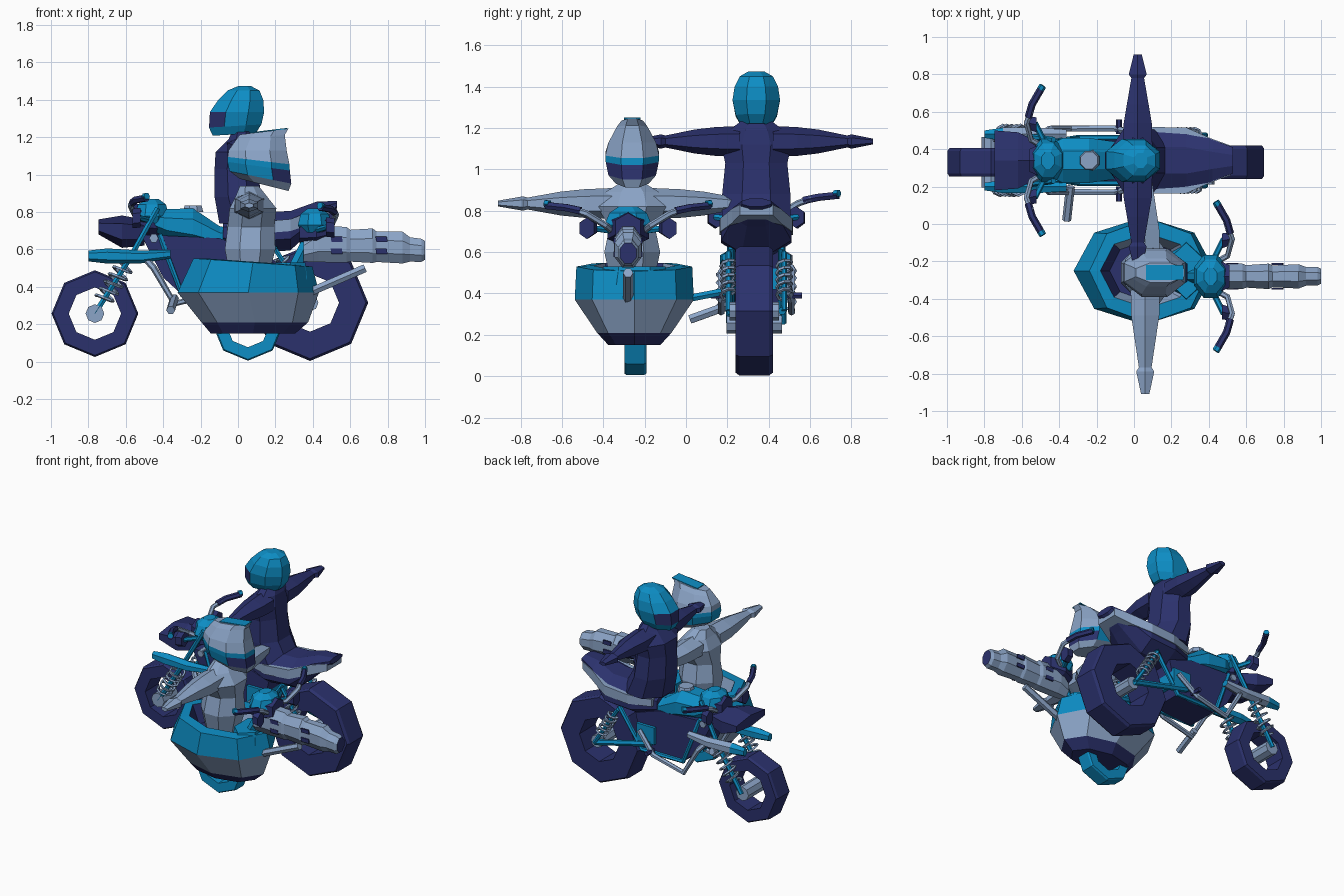
import bpy, bmesh, math
from mathutils import Vector

if "Cube" in bpy.data.objects:
    bpy.data.objects.remove(bpy.data.objects["Cube"])

COLORS = {"navy": (0.024, 0.031, 0.152), "cyan": (0.004, 0.27, 0.56), "grey": (0.26, 0.375, 0.575)}
MATS = []
for key, rgb in COLORS.items():
    m = bpy.data.materials.new(key)
    m.diffuse_color = (*rgb, 1)
    m.use_nodes = True
    m.node_tree.nodes["Principled BSDF"].inputs["Base Color"].default_value = m.diffuse_color
    MATS.append(m)
N, C, G = 0, 1, 2
BY = 0.34   # bike centre line
SY = -0.26  # sidecar centre line


def add(name, mesh, idx):
    """Link a mesh and give its faces the listed material slots."""
    mesh.materials.clear()
    for m in MATS:
        mesh.materials.append(m)
    for f, i in zip(mesh.polygons, idx):
        f.material_index, f.use_smooth = i, False
    ob = bpy.data.objects.new(name, mesh)
    bpy.context.collection.objects.link(ob)
    return ob


def finish(name, bm):
    idx = [f.material_index for f in bm.faces]
    me = bpy.data.meshes.new(name)
    bm.to_mesh(me)
    bm.free()
    return add(name, me, idx)


def loft(name, rings, col, n=8, axis="z", flat=True, closed=False, bands=None, caps=None, paint=None):
    """Skin n-sided rings (pos, a, b, radius_a, radius_b[, tilt]) along an axis."""
    bm = bmesh.new()
    off = math.pi / n if flat else 0
    k = 1 / math.cos(off) if flat else 1
    loops = []
    for pos, a, b, ra, rb, *tilt in rings:
        loop = []
        for i in range(n):
            t = off + 2 * math.pi * i / n
            u, v = math.cos(t) * ra * k, math.sin(t) * rb * k
            p = pos + (tilt[0] * u if tilt else 0)
            loop.append(bm.verts.new({"x": (p, a + u, b + v), "y": (a + u, p, b + v),
                                      "z": (a + u, b + v, p)}[axis]))
        loops.append(loop)
    for j in range(len(loops) - (0 if closed else 1)):
        A, B = loops[j], loops[(j + 1) % len(loops)]
        for i in range(n):
            f = bm.faces.new((A[i], A[(i + 1) % n], B[(i + 1) % n], B[i]))
            f.material_index = bands[j] if bands else col
    if not closed:
        for e, loop in enumerate((loops[0], loops[-1])):
            bm.faces.new(loop).material_index = caps[e] if caps else col
    bmesh.ops.recalc_face_normals(bm, faces=bm.faces)
    if paint:
        for f in bm.faces:
            c = paint(f.calc_center_median(), f.normal)
            f.material_index = f.material_index if c is None else c
    return finish(name, bm)


def prism(name, outline, y0, y1, col):
    """Extrude an xz outline between two y values."""
    bm = bmesh.new()
    a, b = ([bm.verts.new((x, y, z)) for x, z in outline] for y in (y0, y1))
    n = len(outline)
    faces = [bm.faces.new(a), bm.faces.new(b)]
    faces += [bm.faces.new((a[i], a[(i + 1) % n], b[(i + 1) % n], b[i])) for i in range(n)]
    bmesh.ops.recalc_face_normals(bm, faces=faces)
    for f in faces:
        f.material_index = col
    return finish(name, bm)


def tube(name, pts, r, col, res=1):
    cu = bpy.data.curves.new(name, "CURVE")
    cu.dimensions = "3D"
    cu.bevel_depth, cu.bevel_resolution, cu.use_fill_caps = r, res, True
    sp = cu.splines.new("POLY")
    sp.points.add(len(pts) - 1)
    for p, q in zip(sp.points, pts):
        p.co = (*q, 1)
    tmp = bpy.data.objects.new("tmp", cu)
    bpy.context.collection.objects.link(tmp)
    me = bpy.data.meshes.new_from_object(tmp.evaluated_get(bpy.context.evaluated_depsgraph_get()))
    bpy.data.objects.remove(tmp)
    add(name, me, [col] * len(me.polygons))


def spring(name, p, q, r, turns, col):
    p, q = Vector(p), Vector(q)
    d = (q - p).normalized()
    u = d.cross(Vector((0, 1, 0))).normalized()
    v = d.cross(u)
    n = turns * 8
    pts = [p.lerp(q, i / n) + (u * math.cos(i * math.pi / 4) + v * math.sin(i * math.pi / 4)) * r
           for i in range(n + 1)]
    tube(name, pts, 0.009, col, 0)


def wheel(name, x, y, z, r, ri, w, col, hub, hw):
    prof = [(-w, .96 * r), (-.8 * w, r), (.8 * w, r), (w, .96 * r), (w, ri), (-w, ri)]
    loft(name + "_tyre", [(y + dy, x, z, q, q) for dy, q in prof], col, axis="y", flat=False, closed=True)
    loft(name + "_hub", [(y + s * hw, x, z, hub, hub) for s in (-1, 1)], G, axis="y", flat=False)


wheel("front_wheel", -.765, BY - .01, .257, .232, .14, .075, N, .05, .135)
wheel("rear_wheel", .385, BY - .01, .315, .311, .155, .09, N, .045, .12)
wheel("sidecar_wheel", .053, -.245, .192, .187, .115, .053, C, .03, .1)


# handlebars with lamp and dome, shared by the bike and the gun mount
def handlebars(name, fx, oy, dz):
    def P(x, y, z):
        return (fx(x), BY + oy + y, z + dz)
    for s in (-1, 1):
        tube(name + "_bar", [P(-.46, s * .06, .74), P(-.55, s * .11, .78), P(-.575, s * .2, .835),
                             P(-.55, s * .27, .86)], .016, G)
        tube(name + "_grip", [P(-.565, s * .23, .85), P(-.545, s * .30, .865), P(-.49, s * .395, .875)], .02, N)
        tube(name + "_grip_end", [P(-.5, s * .38, .882), P(-.487, s * .40, .885)], .019, C)
        loft(name + "_side_lamp", [(fx(-.565), BY + oy + s * .2, .765 + dz, .035, .045),
                                   (fx(-.52), BY + oy + s * .19, .77 + dz, .04, .045)], N, 6, "x")
        tube(name + "_lamp_stem", [P(-.53, s * .2, .77), P(-.46, s * .06, .75)], .016, C)
    loft(name + "_lamp", [(fx(-.56), BY + oy, .77 + dz, .06, .06), (fx(-.47), BY + oy, .76 + dz, .1, .08),
                          (fx(-.38), BY + oy, .74 + dz, .06, .05)], N, 6, "x")
    loft(name + "_dome", [(.74 + dz, fx(-.46), BY + oy, .07, .09), (.78 + dz, fx(-.46), BY + oy, .09, .115),
                          (.84 + dz, fx(-.46), BY + oy, .075, .09), (.87 + dz, fx(-.46), BY + oy, .035, .045)], C)


handlebars("bike", lambda x: x, 0, 0)
handlebars("gun", lambda x: -x - .05, -.62, -.05)

# bike bodywork
loft("front_cowl", [(-.745, BY, .72, .16, .035), (-.62, BY, .695, .15, .075), (-.5, BY, .69, .09, .06)], N, 6, "x")
loft("fuel_tank", [(-.48, BY, .76, .07, .04), (-.38, BY, .735, .12, .08), (-.24, BY, .72, .12, .1),
                   (-.1, BY, .665, .1, .06), (.05, BY, .65, .06, .04)], C, axis="x")
loft("fuel_cap", [(.80, -.24, BY, .055, .055), (.835, -.24, BY, .045, .045)], G)
prism("engine_block", [(-.52, .68), (-.1, .66), (.08, .6), (.02, .36), (-.28, .34), (-.4, .45)], .23, .45, N)
prism("engine_fins", [(-.08, .54), (.06, .54), (.06, .42), (-.08, .42)], .21, .47, C)
loft("seat", [(-.08, BY, .69, .10, .07), (.08, BY, .69, .17, .11), (.28, BY, .70, .17, .105),
              (.42, BY, .79, .11, .065), (.53, BY, .84, .07, .02)], N, axis="x")
loft("seat_trim", [(-.06, BY, .71, .13, .025), (.1, BY, .715, .178, .032), (.28, BY, .73, .176, .032),
                   (.41, BY, .775, .118, .035), (.515, BY, .805, .08, .025)], G, 4, "x")
for s in (-1, 1):
    Y = lambda d: BY + s * d
    # front fork
    tube("front_fork", [(-.765, Y(.13), .257), (-.58, Y(.13), .55), (-.43, Y(.11), .82)], .016, C)
    spring("front_spring", (-.72, Y(.14), .33), (-.6, Y(.14), .52), .048, 5, G)
    # pods beside the fork
    loft("side_pod", [(-.8, Y(.14), .565, .02, .025), (-.7, Y(.14), .565, .035, .035), (-.52, Y(.14), .56, .035, .03),
                      (-.36, Y(.14), .575, .025, .02)], C, 6, "x", bands=[C, C if s < 0 else G, C if s < 0 else G])
    # rear suspension and frame
    tube("swing_arm", [(-.05, Y(.125), .42), (.385, Y(.125), .315)], .02, C)
    tube("rear_strut", [(.385, Y(.135), .315), (.2, Y(.135), .6)], .014, C)
    spring("rear_spring", (.34, Y(.135), .385), (.23, Y(.135), .56), .036, 5, G)
    tube("frame_rail", [(-.42, Y(.1), .68), (-.3, Y(.12), .36), (.02, Y(.12), .36), (.2, Y(.12), .62)], .016, C)
    tube("crash_bar", [(-.52, Y(.11), .58), (-.45, Y(.17), .5), (-.34, Y(.17), .31), (-.1, Y(.17), .37),
                       (.03, Y(.14), .5)], .018, G)
    tube("foot_peg", [(-.08, Y(.14), .39), (-.08, Y(.22), .39)], .016, N)
tube("front_axle_clamp", [(-.45, BY - .12, .66), (-.45, BY + .12, .66)], .025, G)
tube("side_stand", [(-.34, .2, .34), (-.36, .02, .275)], .024, G)
tube("sidecar_link", [(.05, -.02, .37), (.05, .24, .42)], .02, C)

# sidecar tub
loft("sidecar_tub", [(.15, .08, -.25, .225, .125), (.21, .09, -.25, .285, .18), (.37, .055, -.25, .378, .288),
                     (.53, .08, -.25, .318, .28, -.07), (.535, .07, -.25, .25, .2, -.07), (.43, .06, -.25, .19, .16)],
     C, flat=False, bands=[N, G, C, C, G], caps=[N, N],
     paint=lambda c, n: N if c.z > .44 and c.x < -.05 and n.x > .3 else None)
loft("sidecar_deck", [(.44, .28, -.25, .09, .15), (.53, .28, -.25, .08, .13)], C, 6)


# riders with arms held out to the sides
def arms(name, x, y, z, k, col):
    prof = [(.08, .078, .065), (.2, .075, .06), (.3, .058, .05), (.44, .034, .025), (.46, .048, .03), (.565, .022, .012)]
    for s in (-1, 1):
        loft(name + "_arm", [(y + s * d * k, x, z, ra, rb) for d, ra, rb in prof], col, 6, "y")


loft("rider_torso", [(.74, .05, BY, .15, .165), (.88, .0, BY, .125, .165), (1.03, -.01, BY, .115, .15),
                     (1.12, -.01, BY, .11, .17), (1.19, .02, BY, .07, .13), (1.26, .02, BY, .04, .04)], N)
arms("rider", .02, BY, 1.135, 1, N)
loft("rider_helmet", [(1.215, -.02, BY, .115, .075, .06), (1.26, -.015, BY, .14, .1, .06), (1.335, -.005, BY, .145, .115),
                      (1.40, .015, BY, .12, .105), (1.45, .03, BY, .085, .08), (1.473, .035, BY, .035, .04)], C,
     paint=lambda c, n: N if n.x < -.5 and 1.25 < c.z < 1.33 else None)
loft("gunner_torso", [(.44, .06, SY, .1, .1), (.6, .065, SY, .135, .135), (.72, .07, SY, .125, .11),
                      (.82, .08, SY, .125, .17), (.89, .07, SY, .08, .13), (.94, .06, SY, .05, .05)], G)
arms("gunner", .06, SY, .835, 1.15, G)
loft("gunner_helmet", [(.945, .14, SY, .13, .08, -.25), (.985, .12, SY, .165, .115, -.2), (1.045, .11, SY, .167, .128, -.14),
                       (1.075, .11, SY, .165, .13, -.12), (1.13, .105, SY, .155, .115), (1.2, .12, SY, .13, .075, .1),
                       (1.23, .14, SY, .13, .052, .12)], G, bands=[G, C, C, G, G, G],
     paint=lambda c, n: N if .98 < c.z + .17 * (c.x - .11) < 1.04 and n.x > .4 else None)
# painted crest stripe on the helmet top
loft("helmet_stripe", [(1.232, .165, SY, .1, .04, .12), (1.238, .165, SY, .1, .04, .12)], C, 4)

# mounted gun
gun = [(.35, SY - .02, .595, .05, .06), (.43, SY - .02, .63, .068, .098), (.58, SY - .02, .625, .068, .095),
       (.6, SY - .02, .62, .06, .085), (.72, SY - .02, .62, .068, .092), (.74, SY - .02, .615, .058, .082),
       (.88, SY - .02, .61, .065, .085), (.92, SY - .02, .60, .05, .065), (.98, SY - .02, .595, .05, .062),
       (1.0, SY - .02, .595, .04, .05)]
loft("gun_shroud", gun, G, axis="x", caps=[G, N])
for x in (.53, .77):
    for z in (.59, .655):
        for s in (-1, 1):
            y = SY - .02 + s * .066
            prism("shroud_slot", [(x - .03, z - .014), (x + .03, z - .014), (x + .025, z + .014), (x - .035, z + .014)],
                  y - .0045, y + .0045, N)
tube("gun_strut", [(.38, SY - .02, .37), (.68, SY - .02, .5)], .025, G)
tube("gun_post", [(.3, SY - .02, .5), (.4, SY - .02, .7)], .035, C)
